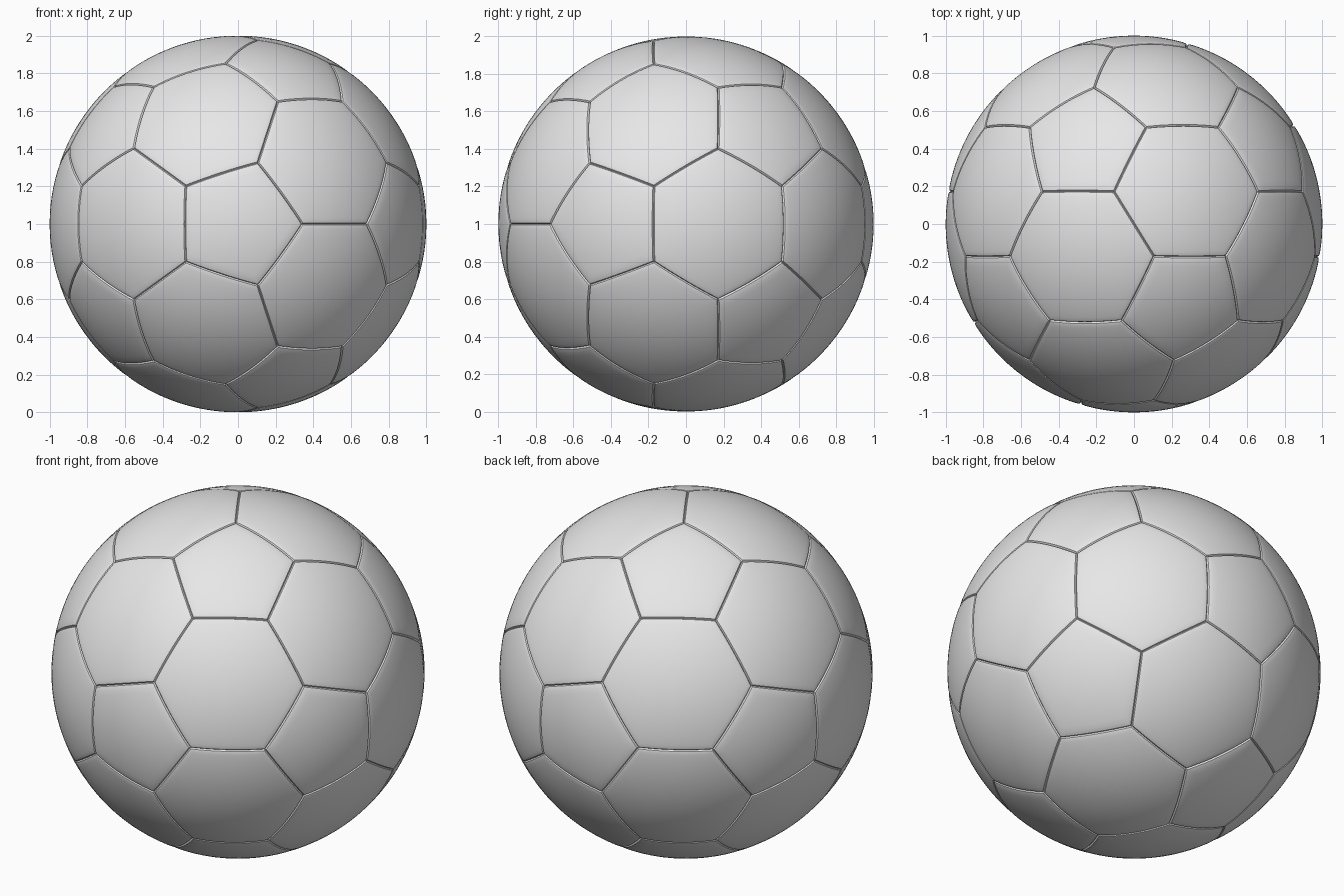
import bpy, bmesh, math
from mathutils import Matrix, Vector

cube = bpy.data.objects.get("Cube")
if cube:
    bpy.data.objects.remove(cube)

STEPS = 12                     # points along each panel side
GROOVE = 0.006                 # half width of a seam
DEPTH = 0.012                  # how far a seam sinks

grey = bpy.data.materials.new("light grey")
grey.use_nodes = True
colour = (0.8, 0.8, 0.8, 1)
grey.diffuse_color = colour
grey.node_tree.nodes["Principled BSDF"].inputs["Base Color"].default_value = colour


def panel_outlines():
    """Corners of the 12 pentagons and 20 hexagons of a truncated icosahedron."""
    ico = bmesh.new()
    bmesh.ops.create_icosphere(ico, subdivisions=1, radius=1,
                               matrix=Matrix.Rotation(math.pi / 2, 4, 'X'))
    outlines = []
    for v in ico.verts:
        axis = v.co.normalized()
        side = axis.orthogonal().normalized()
        up = axis.cross(side)
        corners = [v.co.lerp(e.other_vert(v).co, 1 / 3) for e in v.link_edges]
        corners.sort(key=lambda p: math.atan2(p.dot(up), p.dot(side)))
        outlines.append(corners)
    for f in ico.faces:
        corners = []
        for loop in f.loops:
            a, b = loop.vert.co, loop.link_loop_next.vert.co
            corners += [a.lerp(b, 1 / 3), a.lerp(b, 2 / 3)]
        outlines.append(corners)
    ico.free()
    return [[p.normalized() for p in o] for o in outlines]


def add_panel(bm, corners):
    """Spherical panel made of rings that shrink to its centre, with a sunken rim."""
    count = len(corners)
    centre = sum(corners, Vector()) / count
    inner = (corners[0].lerp(corners[1], 0.5) - centre).length
    rim = [a.lerp(b, i / STEPS)
           for a, b in zip(corners, corners[1:] + corners[:1]) for i in range(STEPS)]
    # Rings: seam bottom, seam wall, rounded lip, then the open panel
    lip = GROOVE / inner
    rings = [(1, 1 - DEPTH), (1 - lip * 0.4, 1 - DEPTH * 0.8),
             (1 - lip, 0.9965), (1 - lip * 2, 0.998), (1 - lip * 4, 0.9988)]
    rings += [(s / 10, 1 - 0.001 * (s / 10) ** 4) for s in range(9, 0, -1)]
    previous = None
    for shrink, radius in rings:
        ring = [bm.verts.new(centre.lerp(p, shrink).normalized() * radius) for p in rim]
        if previous:
            for i in range(len(ring)):
                j = (i + 1) % len(ring)
                bm.faces.new((previous[i], previous[j], ring[j], ring[i]))
        previous = ring
    tip = bm.verts.new(centre.normalized())
    for i in range(len(previous)):
        bm.faces.new((previous[i], previous[(i + 1) % len(previous)], tip))


# Stitched ball: all panels joined along the seam bottoms
bm = bmesh.new()
for outline in panel_outlines():
    add_panel(bm, outline)
bmesh.ops.remove_doubles(bm, verts=bm.verts, dist=0.0002)
bmesh.ops.recalc_face_normals(bm, faces=bm.faces)
mesh = bpy.data.meshes.new("ball")
bm.to_mesh(mesh)
bm.free()
mesh.materials.append(grey)
ball = bpy.data.objects.new("ball", mesh)
ball.location.z = 1
bpy.context.collection.objects.link(ball)

# Smooth panels with crisp seam lips
bpy.context.view_layer.objects.active = ball
ball.select_set(True)
bpy.ops.object.shade_smooth_by_angle(angle=math.radians(30))
